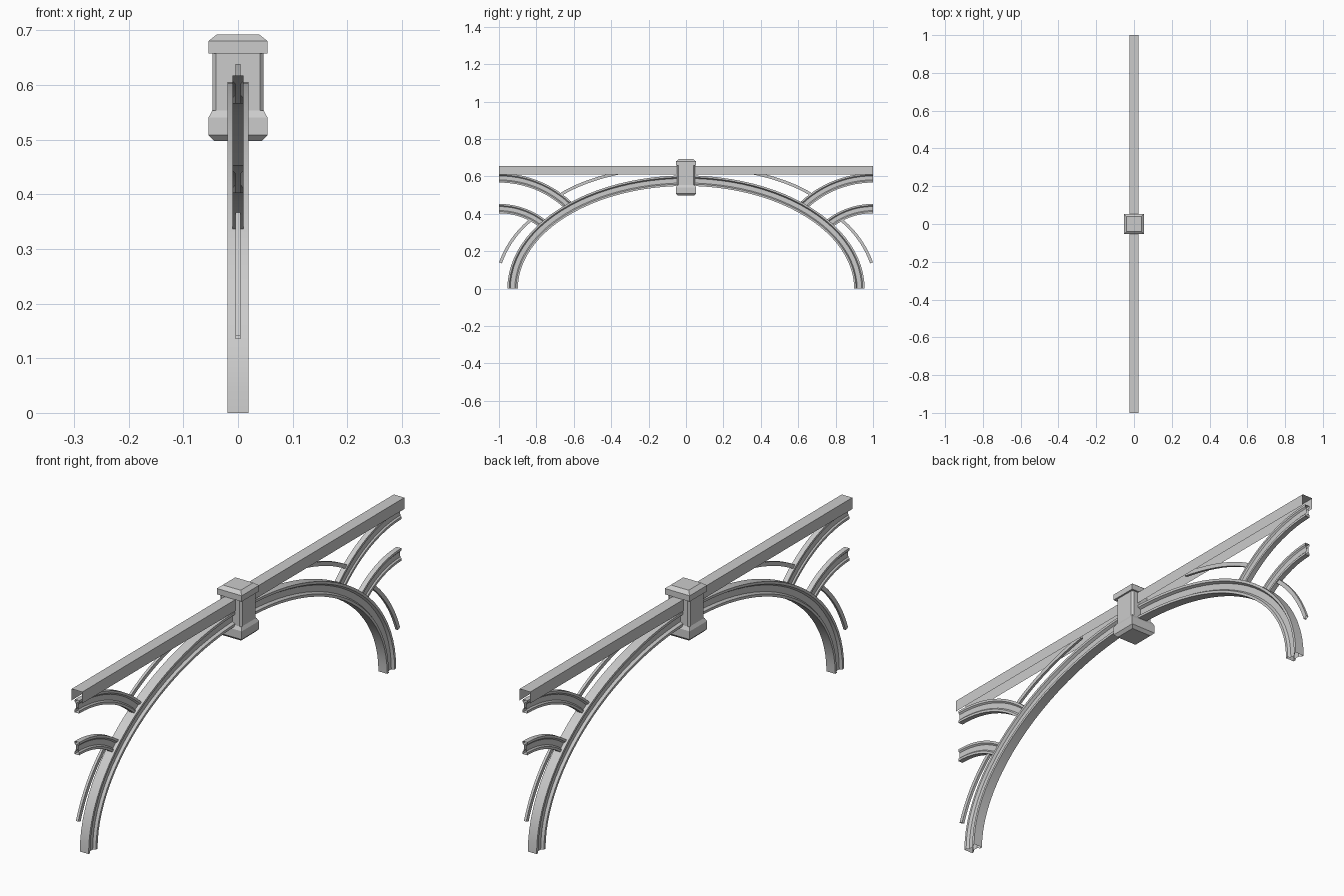
import bpy, bmesh
from math import sin, cos, pi, radians
from mathutils import Vector

if "Cube" in bpy.data.objects:
    bpy.data.objects.remove(bpy.data.objects["Cube"])


def finish(name, bm, smooth=False):
    bmesh.ops.recalc_face_normals(bm, faces=bm.faces)
    me = bpy.data.meshes.new(name)
    bm.to_mesh(me)
    bm.free()
    ob = bpy.data.objects.new(name, me)
    bpy.context.collection.objects.link(ob)
    if smooth:
        bpy.ops.object.select_all(action='DESELECT')
        ob.select_set(True)
        bpy.context.view_layer.objects.active = ob
        bpy.ops.object.shade_smooth_by_angle(angle=radians(30))
    return ob


def skin(bm, rings, closed=True):
    n = len(rings[0])
    for a, b in zip(rings, rings[1:]):
        for i in range(n if closed else n - 1):
            j = (i + 1) % n
            bm.faces.new((a[i], a[j], b[j], b[i]))


def sweep(name, path, profile, tangents=None):
    """Sweep an (x, normal offset) profile along a path in the YZ plane, ends open."""
    bm = bmesh.new()
    pts = [Vector(p) for p in path]
    rings = []
    for i, p in enumerate(pts):
        if tangents:
            t = Vector(tangents[i]).normalized()
        else:
            t = (pts[min(i + 1, len(pts) - 1)] - pts[max(i - 1, 0)]).normalized()
        rings.append([bm.verts.new((x, p.x - t.y * o, p.y + t.x * o)) for x, o in profile])
    skin(bm, rings)
    return finish(name, bm, True)


def i_profile(w, h, flange, web):
    """Girder section with sloped fillets between flange and web."""
    quarter = [(w, h), (w, h - flange), (web, h - flange * 1.6)]
    right = quarter + [(x, -o) for x, o in reversed(quarter)]
    return right + [(-x, o) for x, o in reversed(right)]


def loft(name, levels, chamfer=0.0):
    """Stack square (or corner-cut) rings given as (z, half width)."""
    bm = bmesh.new()
    rings = []
    for z, h in levels:
        if chamfer:
            k = h - chamfer
            c = [(h, -k), (h, k), (k, h), (-k, h), (-h, k), (-h, -k), (-k, -h), (k, -h)]
        else:
            c = [(h, -h), (h, h), (-h, h), (-h, -h)]
        rings.append([bm.verts.new((x, y, z)) for x, y in c])
    skin(bm, rings)
    bm.faces.new(rings[0])
    bm.faces.new(rings[-1])
    return finish(name, bm)


# Main arch, half ellipse
N = 48
angles = [pi - pi * i / N for i in range(N + 1)]
sweep("main_arch", [(0.927 * cos(a), 0.577 * sin(a)) for a in angles],
      i_profile(0.019, 0.028, 0.010, 0.009),
      [(0.927 * sin(a), -0.577 * cos(a)) for a in angles])

# Top beam, a channel open below and at both ends
bm = bmesh.new()
section = [(-0.023, 0.61), (-0.023, 0.655), (0.023, 0.655), (0.023, 0.61)]
skin(bm, [[bm.verts.new((x, y, z)) for x, z in section] for y in (-1, 1)], closed=False)
finish("top_beam", bm)

# Centre block: foot, corner-cut shaft and cap
loft("keystone_foot", [(0.497, 0.043), (0.508, 0.054), (0.54, 0.054), (0.553, 0.047)])
loft("keystone_shaft", [(0.55, 0.047), (0.66, 0.047)], chamfer=0.007)
loft("keystone_cap", [(0.657, 0.054), (0.68, 0.054), (0.692, 0.039)])


# Curved braces and thin rods, repeated at both ends
def arc(radius, degrees, s, n=12):
    return [(s * (-1 + radius * sin(radians(degrees) * i / n)),
             0.05 + radius * cos(radians(degrees) * i / n)) for i in range(n + 1)]


def bow(a, b, c, s, n=10):
    out = []
    for i in range(n + 1):
        t = i / n
        p = [(1 - t) ** 2 * a[k] + 2 * t * (1 - t) * b[k] + t * t * c[k] for k in (0, 1)]
        out.append((s * p[0], p[1]))
    return out


brace = i_profile(0.010, 0.025, 0.009, 0.005)
rod = [(0.005, 0.008), (0.005, -0.008), (-0.005, -0.008), (-0.005, 0.008)]
for s, side in ((1, "front"), (-1, "back")):
    sweep(side + "_upper_brace", arc(0.542, 43, s), brace)
    sweep(side + "_lower_brace", arc(0.378, 38, s), brace)
    sweep(side + "_upper_rod", bow((-0.675, 0.50), (-0.535, 0.588), (-0.30, 0.63), s), rod)
    sweep(side + "_lower_rod", bow((-0.992, 0.138), (-0.94, 0.28), (-0.82, 0.375), s), rod)
